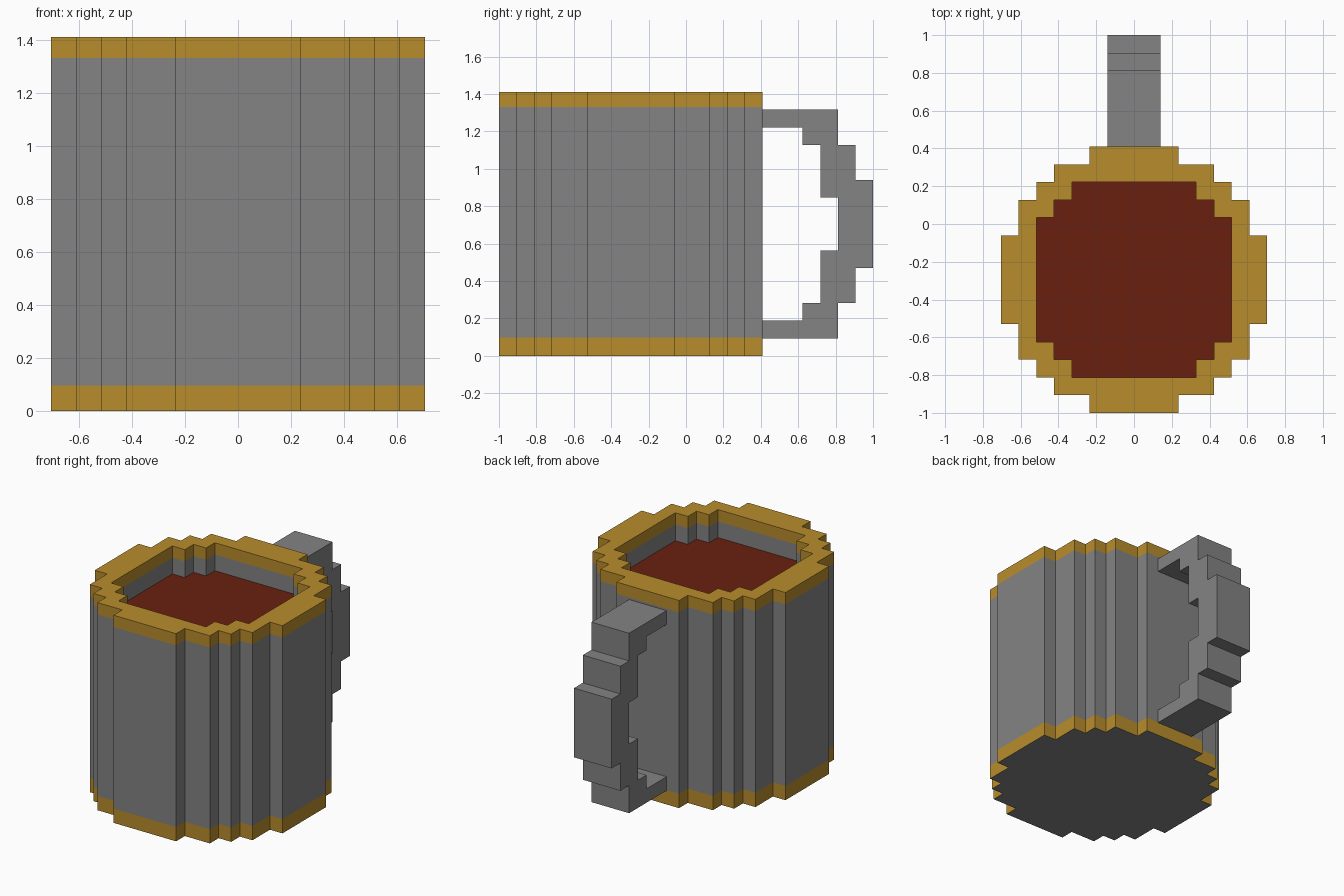
import bpy
import bmesh
from mathutils import Vector

U = 0.094            # step size of the blocky outline
CENTRE_Y = -0.295    # middle of the cup; the handle extends behind it
HEIGHT = 1.41

cube = bpy.data.objects.get("Cube")
if cube:
    bpy.data.objects.remove(cube, do_unlink=True)


def material(name, colour):
    mat = bpy.data.materials.new(name)
    mat.use_nodes = True
    mat.diffuse_color = (*colour, 1)
    mat.node_tree.nodes["Principled BSDF"].inputs["Base Color"].default_value = (*colour, 1)
    return mat


grey = material("grey", (0.227, 0.227, 0.227))
gold = material("gold", (0.479, 0.262, 0.025))
red_brown = material("red_brown", (0.144, 0.014, 0.005))


def finish(bm, name, mats):
    mesh = bpy.data.meshes.new(name)
    bm.to_mesh(mesh)
    bm.free()
    for mat in mats:
        mesh.materials.append(mat)
    obj = bpy.data.objects.new(name, mesh)
    bpy.context.collection.objects.link(obj)
    return obj


def stepped_outline(steps):
    """Closed stair-step outline from (half width, half depth) pairs, widest first."""
    quarter = []
    for i, (x, y) in enumerate(steps):
        quarter.append((x, y))
        if i + 1 < len(steps):
            quarter.append((steps[i + 1][0], y))
    half = quarter + [(-x, y) for x, y in reversed(quarter)]
    full = half + [(-x, -y) for x, y in half]
    return [(x * U, y * U + CENTRE_Y) for x, y in full]


outer = stepped_outline([(7.5, 2.5), (6.5, 4.5), (5.5, 5.5), (4.5, 6.5), (2.5, 7.5)])
inner = stepped_outline([(5.5, 3.5), (4.5, 4.5), (3.5, 5.5)])


def ring(bm, outline, z):
    return [bm.verts.new((x, y, z)) for x, y in outline]


def wall(bm, low, high, index, inward=False):
    for i in range(len(low)):
        j = (i + 1) % len(low)
        quad = [low[i], low[j], high[j], high[i]]
        face = bm.faces.new(quad[::-1] if inward else quad)
        face.material_index = index


# Cup: outer wall with gold bands, flat rim, and the wall above the drink
LIQUID_Z, BAND_TOP, BAND_BOTTOM = 1.22, 1.33, 0.097
bm = bmesh.new()
out_rings = [ring(bm, outer, z) for z in (0, BAND_BOTTOM, BAND_TOP, HEIGHT)]
in_rings = [ring(bm, inner, z) for z in (LIQUID_Z, BAND_TOP, HEIGHT)]
for i, colour in enumerate((1, 0, 1)):
    wall(bm, out_rings[i], out_rings[i + 1], colour)
for i, colour in enumerate((0, 1)):
    wall(bm, in_rings[i], in_rings[i + 1], colour, inward=True)
bm.faces.new(out_rings[0][::-1]).material_index = 0
rim_edges = []
for loop in (out_rings[-1], in_rings[-1]):
    for i, v in enumerate(loop):
        rim_edges.append(bm.edges.get((v, loop[(i + 1) % len(loop)])))
rim = bmesh.ops.triangle_fill(bm, edges=rim_edges, use_beauty=True, normal=Vector((0, 0, 1)))
for item in rim["geom"]:
    if isinstance(item, bmesh.types.BMFace):
        item.material_index = 1
        item.normal_update()
        if item.normal.z < 0:
            item.normal_flip()
finish(bm, "cup_body", [grey, gold])

# Drink surface
bm = bmesh.new()
bm.faces.new(ring(bm, inner, LIQUID_Z))
finish(bm, "drink", [red_brown])

# Handle: lower half of the side profile, mirrored upward and extruded across
WIDTH = 3 * U
MID = HEIGHT / 2
wall_y = 0.405
a, b, c, d = (1 - k * U for k in range(4))
e = 1 - 4 * U
outside = [(wall_y, 1), (c, 1), (c, 3), (b, 3), (b, 5), (a, 5)]
inside = [(wall_y, 2), (e, 2), (e, 3), (d, 3), (d, 6), (c, 6)]


def both_halves(points):
    low = [(y, k * U) for y, k in points]
    return low + [(y, 2 * MID - z) for y, z in reversed(low)]


profile = both_halves(outside) + both_halves(inside)[::-1]
bm = bmesh.new()
side = bm.faces.new([bm.verts.new((-WIDTH / 2, y, z)) for y, z in profile])
extruded = bmesh.ops.extrude_face_region(bm, geom=[side], use_keep_orig=True)
moved = [g for g in extruded["geom"] if isinstance(g, bmesh.types.BMVert)]
bmesh.ops.translate(bm, verts=moved, vec=(WIDTH, 0, 0))
bmesh.ops.recalc_face_normals(bm, faces=bm.faces)
finish(bm, "handle", [grey])
